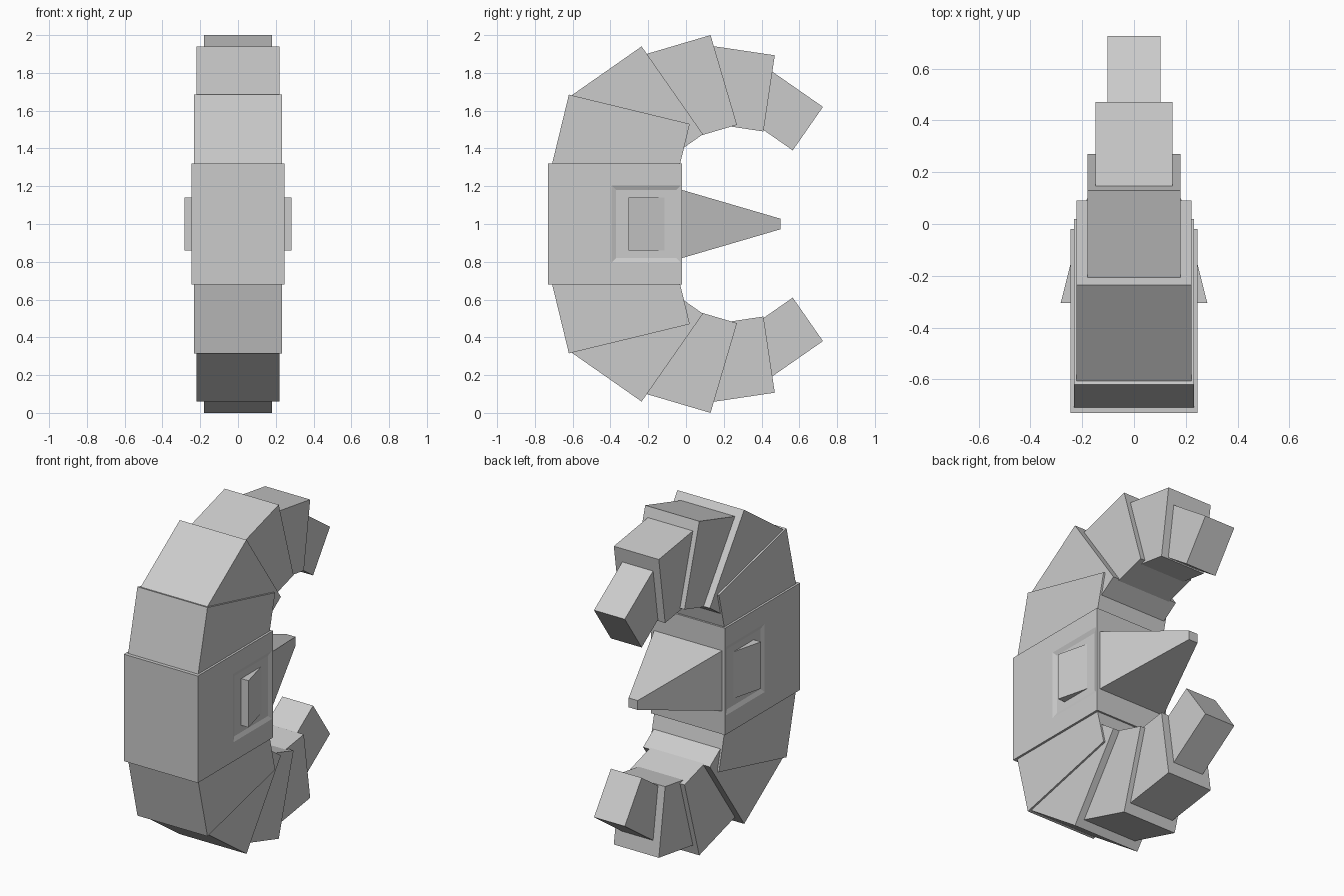
import bpy
import bmesh
from mathutils import Vector

cube = bpy.data.objects.get("Cube")
if cube:
    bpy.data.objects.remove(cube, do_unlink=True)

grey = bpy.data.materials.new("plain_grey")
grey.use_nodes = True
COLOUR = (0.6, 0.6, 0.6, 1)
grey.diffuse_color = COLOUR
grey.node_tree.nodes["Principled BSDF"].inputs["Base Color"].default_value = COLOUR


def finish(name, bm):
    """Turn a bmesh into a flat shaded grey object."""
    bmesh.ops.recalc_face_normals(bm, faces=bm.faces)
    mesh = bpy.data.meshes.new(name)
    bm.to_mesh(mesh)
    bm.free()
    mesh.materials.append(grey)
    obj = bpy.data.objects.new(name, mesh)
    bpy.context.collection.objects.link(obj)


def loft(bm, ring_a, ring_b):
    """Join two closed rings with side walls and end caps."""
    a = [bm.verts.new(p) for p in ring_a]
    b = [bm.verts.new(p) for p in ring_b]
    bm.faces.new(a)
    bm.faces.new(b[::-1])
    for i in range(len(a)):
        j = (i + 1) % len(a)
        bm.faces.new((a[i], b[i], b[j], a[j]))


def prism(bm, profile, x0, x1):
    """Extrude a (y, z) profile along x."""
    loft(bm, [(x0, y, z) for y, z in profile], [(x1, y, z) for y, z in profile])


# Central block with a shallow sloped recess on each side
core = bmesh.new()
prism(core, [(-0.73, 0.68), (-0.02, 0.68), (-0.02, 1.32), (-0.73, 1.32)], -0.245, 0.245)
bmesh.ops.recalc_face_normals(core, faces=core.faces)
core.normal_update()
for face in [f for f in core.faces if abs(f.normal.x) > 0.9]:
    bmesh.ops.inset_individual(core, faces=[face], thickness=0.05)
    for v in face.verts:
        v.co.y = -0.395 if v.co.y < -0.375 else -0.027
        v.co.z = 0.795 if v.co.z < 1 else 1.205
    face.normal_update()
    bmesh.ops.inset_individual(core, faces=[face], thickness=0.035, depth=-0.01)
finish("central_block", core)

# Wedge fins, widest towards the front
for side, sign in (("left", 1), ("right", -1)):
    fin = bmesh.new()
    ring = [(0.22, -0.305), (0.283, -0.305), (0.235, -0.115), (0.22, -0.115)]
    loft(fin, [(sign * x, y, 0.86) for x, y in ring], [(sign * x, y, 1.14) for x, y in ring])
    finish(side + "_side_fin", fin)


# Tapering spike on the back
def square(y, hx, hz):
    return [(sx * hx, y, 1 + sz * hz) for sx, sz in ((-1, -1), (1, -1), (1, 1), (-1, 1))]


spike = bmesh.new()
loft(spike, square(-0.02, 0.225, 0.18), square(0.5, 0.03, 0.028))
finish("back_spike", spike)

# Curled arms: outer end corner, inner end corner, length back, half width
SEGMENTS = [
    ((-0.62, 1.685), (0.02, 1.53), 0.42, 0.232),
    ((-0.235, 1.94), (0.09, 1.475), 0.46, 0.221),
    ((0.13, 2.0), (0.27, 1.525), 0.37, 0.179),
    ((0.47, 1.893), (0.41, 1.49), 0.34, 0.149),
    ((0.725, 1.62), (0.565, 1.39), 0.36, 0.102),
]
for arm, flip in (("upper", 1), ("lower", -1)):
    for number, (outer, inner, length, half) in enumerate(SEGMENTS, 1):
        outer, inner = Vector(outer), Vector(inner)
        edge = (inner - outer).normalized()
        back = Vector((edge.y, -edge.x)) * length
        corners = [outer, inner, inner + back, outer + back]
        segment = bmesh.new()
        prism(segment, [(c.x, 1 + flip * (c.y - 1)) for c in corners], -half, half)
        finish(f"{arm}_arm_segment_{number}", segment)
